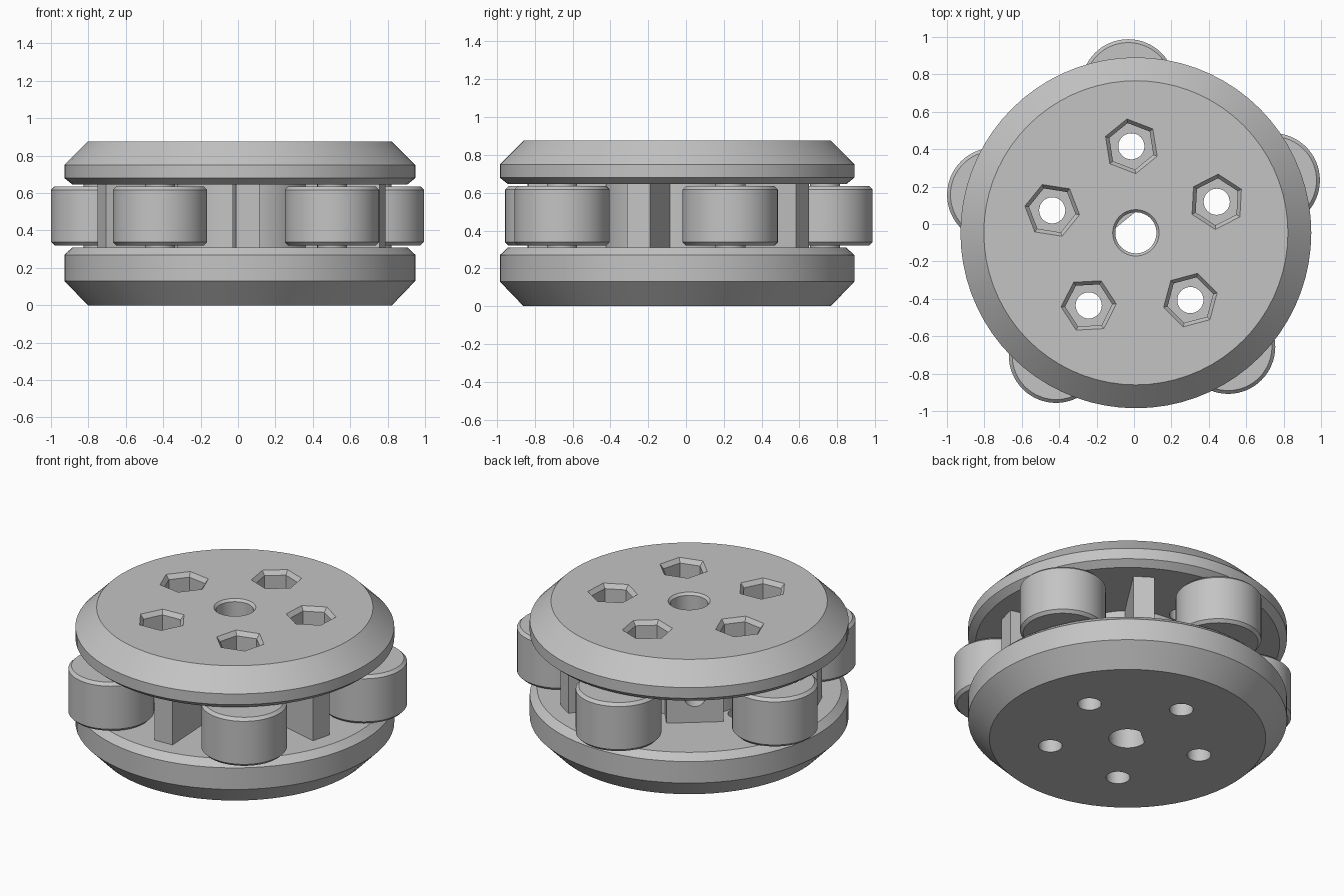
import bpy, bmesh, math
from mathutils import Matrix

if "Cube" in bpy.data.objects:
    bpy.data.objects.remove(bpy.data.objects["Cube"])

CX, CY = 0.01, -0.047          # axis of the wheel hub
START = math.radians(93)       # angle of the first roller
STEP = math.radians(72)

grey = bpy.data.materials.new("grey plastic")
grey.diffuse_color = (0.55, 0.55, 0.55, 1)
grey.use_nodes = True
grey.node_tree.nodes["Principled BSDF"].inputs["Base Color"].default_value = grey.diffuse_color


def polar(r, a):
    return CX + r * math.cos(a), CY + r * math.sin(a)


def finish(name, bm, matrix):
    bmesh.ops.recalc_face_normals(bm, faces=bm.faces)
    me = bpy.data.meshes.new(name)
    bm.to_mesh(me)
    bm.free()
    ob = bpy.data.objects.new(name, me)
    ob.matrix_world = matrix
    me.materials.append(grey)
    bpy.context.collection.objects.link(ob)
    return ob


def lathe(name, profile, segs=72, x=CX, y=CY, turn=0.0):
    """Closed solid of stacked rings given as (radius, z)."""
    bm = bmesh.new()
    rings = [[bm.verts.new((r * math.cos(2 * math.pi * i / segs),
                            r * math.sin(2 * math.pi * i / segs), z))
              for i in range(segs)] for r, z in profile]
    for a, b in zip(rings, rings[1:]):
        for i in range(segs):
            j = (i + 1) % segs
            bm.faces.new((a[i], a[j], b[j], b[i]))
    bm.faces.new(rings[0][::-1])
    bm.faces.new(rings[-1])
    return finish(name, bm, Matrix.Translation((x, y, 0)) @ Matrix.Rotation(turn, 4, 'Z'))


def block(name, r0, r1, width, z0, z1, angle):
    """Box reaching outward from the axis between two radii."""
    bm = bmesh.new()
    bmesh.ops.create_cube(bm, size=1)
    bmesh.ops.scale(bm, vec=(r1 - r0, width, z1 - z0), verts=bm.verts)
    bmesh.ops.translate(bm, vec=((r0 + r1) / 2, 0, (z0 + z1) / 2), verts=bm.verts)
    return finish(name, bm, Matrix.Translation((CX, CY, 0)) @ Matrix.Rotation(angle, 4, 'Z'))


def combine(target, tool, operation='DIFFERENCE'):
    mod = target.modifiers.new("cut", 'BOOLEAN')
    mod.operation, mod.solver, mod.object = operation, 'EXACT', tool
    bpy.context.view_layer.objects.active = target
    bpy.ops.object.modifier_apply(modifier=mod.name)
    bpy.data.objects.remove(tool)


roller_angles = [START + STEP * k for k in range(5)]
spoke_angles = [a + STEP / 2 for a in roller_angles]
screw_angle = spoke_angles[0]

# Lower plate, hub, spokes and set screw block
lower = lathe("lower_plate", [(0.813, 0), (0.938, 0.13), (0.938, 0.27), (0.895, 0.31)])
hub = lathe("hub", [(0.385, 0.30), (0.385, 0.655)])
combine(hub, block("screw_block", 0.0, 0.48, 0.335, 0.30, 0.655, screw_angle), 'UNION')
for a in spoke_angles[1:]:
    combine(hub, block("spoke", 0.2, 0.79, 0.125, 0.30, 0.655, a), 'UNION')

# Upper plate
upper = lathe("upper_plate", [(0.895, 0.645), (0.938, 0.68), (0.938, 0.75), (0.813, 0.875)])

# Bolt holes through both plates, with hexagonal nut pockets on top
for a in roller_angles:
    x, y = polar(0.463, a)
    combine(lower, lathe("bolt_cutter", [(0.07, -0.1), (0.07, 0.5)], 32, x, y))
    combine(upper, lathe("bolt_cutter", [(0.07, 0.5), (0.07, 1.0)], 32, x, y))
    combine(upper, lathe("nut_cutter", [(0.126, 0.73), (0.126, 0.848), (0.148, 0.875),
                                        (0.148, 0.95)], 6, x, y, a + math.radians(6)))

# Shaft bore: D-shaped below, round with a chamfered rim above
for part in (lower, hub):
    bore = lathe("bore_cutter", [(0.11, -0.1), (0.11, 0.8)], 48)
    combine(bore, block("flat_cutter", 0.088, 0.3, 0.4, -0.2, 0.9, screw_angle))
    combine(part, bore)
combine(upper, lathe("bore_cutter", [(0.11, 0.5), (0.11, 0.86), (0.124, 0.875), (0.124, 0.95)], 48))

# Set screw hole running from the block face to the bore
screw = lathe("screw_cutter", [(0.065, 0.0), (0.065, 0.6)], 32)
screw.matrix_world = (Matrix.Translation((CX, CY, 0.478)) @ Matrix.Rotation(screw_angle, 4, 'Z')
                      @ Matrix.Rotation(math.pi / 2, 4, 'Y'))
combine(hub, screw)

# Five rollers, each on a thin spacer
for a in roller_angles:
    x, y = polar(0.784, a)
    lathe("roller", [(0.234, 0.32), (0.252, 0.338), (0.252, 0.617), (0.234, 0.635)], 64, x, y)
    lathe("roller_spacer", [(0.08, 0.305), (0.08, 0.65)], 32, x, y)

# Smooth round surfaces while keeping edges crisp
bpy.ops.object.select_all(action='DESELECT')
for ob in bpy.context.scene.objects:
    ob.select_set(True)
bpy.context.view_layer.objects.active = lower
bpy.ops.object.shade_smooth_by_angle(angle=math.radians(15))
